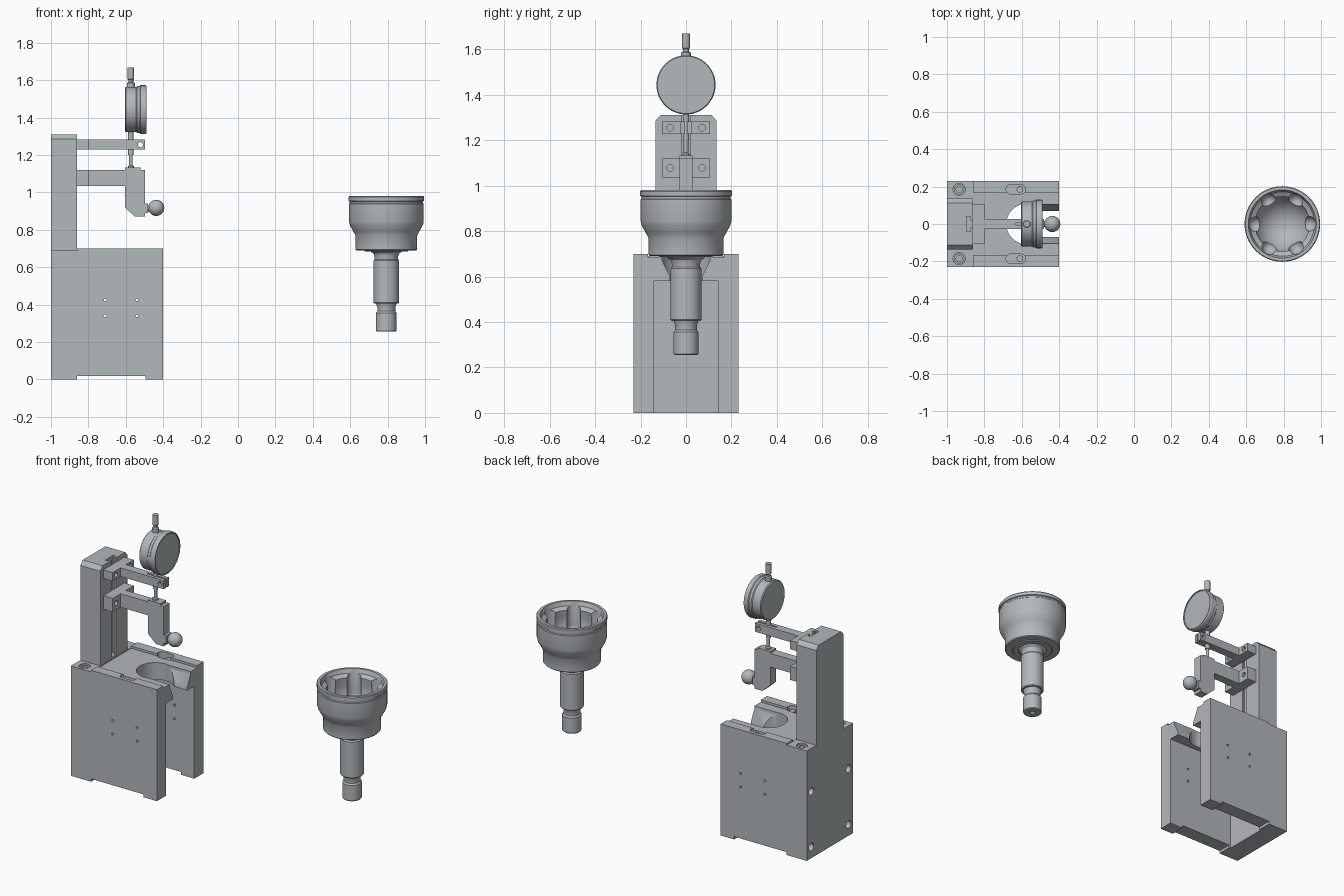
import bpy, bmesh, math
from mathutils import Matrix

if "Cube" in bpy.data.objects:
    bpy.data.objects.remove(bpy.data.objects["Cube"])

steel = bpy.data.materials.new("steel grey")
steel.diffuse_color = (0.45, 0.48, 0.50, 1)
steel.use_nodes = True
steel.node_tree.nodes["Principled BSDF"].inputs["Base Color"].default_value = steel.diffuse_color


def make(name, bm):
    bmesh.ops.recalc_face_normals(bm, faces=bm.faces)
    me = bpy.data.meshes.new(name)
    bm.to_mesh(me)
    bm.free()
    ob = bpy.data.objects.new(name, me)
    me.materials.append(steel)
    bpy.context.collection.objects.link(ob)
    return ob


def prism(name, pts, a, b, axis):
    """Extrude a 2D outline from a to b along an axis (x: yz, y: xz, z: xy)."""
    bm = bmesh.new()
    put = {'x': lambda p, t: (t, p[0], p[1]),
           'y': lambda p, t: (p[0], t, p[1]),
           'z': lambda p, t: (p[0], p[1], t)}[axis]
    lo = [bm.verts.new(put(p, a)) for p in pts]
    hi = [bm.verts.new(put(p, b)) for p in pts]
    bm.faces.new(lo)
    bm.faces.new(hi)
    n = len(pts)
    for i in range(n):
        j = (i + 1) % n
        bm.faces.new((lo[i], lo[j], hi[j], hi[i]))
    return make(name, bm)


def box(name, x0, x1, y0, y1, z0, z1):
    return prism(name, [(x0, y0), (x1, y0), (x1, y1), (x0, y1)], z0, z1, 'z')


def lathe(name, prof, loc, axis='z', seg=48):
    """Revolve (radius, height) points; radius 0 closes an end."""
    bm = bmesh.new()
    rings = []
    for r, h in prof:
        if r == 0:
            rings.append([bm.verts.new((0, 0, h))] * seg)
        else:
            rings.append([bm.verts.new((r * math.cos(2 * math.pi * k / seg),
                                        r * math.sin(2 * math.pi * k / seg), h))
                          for k in range(seg)])
    for A, B in zip(rings, rings[1:]):
        for k in range(seg):
            q = (k + 1) % seg
            bm.faces.new(list(dict.fromkeys((A[k], A[q], B[q], B[k]))))
    rot = {'z': Matrix(), 'x': Matrix.Rotation(math.pi / 2, 4, 'Y'),
           'y': Matrix.Rotation(-math.pi / 2, 4, 'X')}[axis]
    bm.transform(Matrix.Translation(loc) @ rot)
    return make(name, bm)


def rod(name, r, a, b, loc, axis='z', seg=24):
    return lathe(name, [(0, a), (r, a), (r, b), (0, b)], loc, axis, seg)


def cut(ob, cutters):
    bpy.context.view_layer.objects.active = ob
    for c in cutters:
        m = ob.modifiers.new("cut", 'BOOLEAN')
        m.operation, m.solver, m.object = 'DIFFERENCE', 'EXACT', c
        bpy.ops.object.modifier_apply(modifier=m.name)
        bpy.data.objects.remove(c)


def smooth(ob):
    bpy.ops.object.select_all(action='DESELECT')
    ob.select_set(True)
    bpy.context.view_layer.objects.active = ob
    bpy.ops.object.shade_smooth_by_angle(angle=math.radians(30))


def arc(cx, cy, r, a0, a1, n):
    return [(cx + r * math.cos(math.radians(a0 + (a1 - a0) * i / n)),
             cy + r * math.sin(math.radians(a0 + (a1 - a0) * i / n)))
            for i in range(n + 1)]


# --- Stand: back wall, two side walls, bottom relief ---
stand = box("stand_body", -1, -0.402, -0.23, 0.23, 0, 0.58)
holes = [box("c", -0.87, -0.3, -0.14, 0.14, -0.1, 0.7),
         box("c", -0.86, -0.495, -0.3, 0.3, -0.1, 0.018)]
for y in (-0.185, 0.185):
    for z in (0.07, 0.42):
        holes.append(rod("c", 0.024, -0.1, 0.06, (-1, y, z), 'x'))
for x in (-0.71, -0.54):
    for z in (0.34, 0.425):
        holes.append(rod("c", 0.007, -0.3, 0.3, (x, 0, z), 'y', 12))
cut(stand, holes)
smooth(stand)

# --- Top plate with rails, flared open slot and fixing holes ---
plate = box("top_plate", -1, -0.402, -0.23, 0.23, 0.58, 0.70)
cuts = [box("c", -0.86, -0.3, -0.168, 0.168, 0.686, 0.8),
        box("c", -1.1, -0.86, -0.3, 0.3, 0.69, 0.8),
        rod("c", 0.108, 0.5, 0.8, (-0.575, 0, 0), 'z', 48),
        prism("c", [(-0.07, 0.5), (0.07, 0.5), (0.07, 0.60), (0.105, 0.67),
                    (0.105, 0.8), (-0.105, 0.8), (-0.105, 0.67), (-0.07, 0.60)],
              -0.56, -0.3, 'x')]
for y in (-0.185, 0.185):
    oblong = arc(-0.605, y, 0.025, -90, 90, 10) + arc(-0.66, y, 0.025, 90, 270, 10)
    cuts.append(prism("c", oblong, 0.66, 0.8, 'z'))
    cuts.append(rod("c", 0.032, 0.66, 0.8, (-0.935, y, 0)))
cut(plate, cuts)
smooth(plate)
for y in (-0.185, 0.185):
    smooth(lathe("plate_bolt", [(0, 0.655), (0.028, 0.655), (0.028, 0.682), (0.016, 0.682),
                                (0.016, 0.665), (0, 0.665)], (-0.935, y, 0), seg=24))
    smooth(rod("rail_screw", 0.018, 0.655, 0.68, (-0.61, y, 0)))

# --- Column with chamfered top and T-slot ---
column = prism("column", [(-0.135, 0.685), (0.135, 0.685), (0.135, 1.285), (0.112, 1.31),
                          (-0.112, 1.31), (-0.135, 1.285)], -1, -0.862, 'x')
cut(column, [box("c", -0.88, -0.8, -0.02, 0.02, 0.7, 1.4),
             box("c", -0.895, -0.875, -0.04, 0.04, 0.7, 1.4)])

# --- Gauge arm: clamp block, beam, split end ---
upper = prism("gauge_arm", [(-0.864, -0.105), (-0.797, -0.105), (-0.797, -0.027),
                            (-0.497, -0.027), (-0.497, 0.027), (-0.797, 0.027),
                            (-0.797, 0.105), (-0.864, 0.105)], 1.228, 1.282, 'z')
cut(upper, [box("c", -0.63, -0.4, -0.005, 0.005, 1.1, 1.4),
            rod("c", 0.014, -0.1, 0.1, (-0.522, 0, 1.255), 'y')]
    + [rod("c", 0.015, -0.9, -0.7, (0, y, 1.255), 'x') for y in (-0.07, 0.07)])
smooth(upper)

# --- Probe arm: clamp block and beam ---
lower = prism("probe_arm", [(-0.864, -0.105), (-0.797, -0.105), (-0.797, -0.027),
                            (-0.59, -0.027), (-0.59, 0.027), (-0.797, 0.027),
                            (-0.797, 0.105), (-0.864, 0.105)], 1.035, 1.12, 'z')
cut(lower, [rod("c", 0.015, -0.9, -0.7, (0, y, 1.078), 'x') for y in (-0.07, 0.07)])
smooth(lower)

# --- Probe head and ball tip ---
prism("probe_head", [(-0.605, 0.92), (-0.55, 0.87), (-0.497, 0.87), (-0.497, 0.89),
                     (-0.48, 0.89), (-0.48, 0.94), (-0.497, 0.94), (-0.497, 1.12),
                     (-0.52, 1.12), (-0.52, 1.132), (-0.605, 1.132)], -0.028, 0.028, 'y')
smooth(rod("ball_stem", 0.016, -0.49, -0.44, (0, 0, 0.915), 'x'))
ball = [(0.043 * math.sin(math.pi * i / 16), -0.043 * math.cos(math.pi * i / 16))
        for i in range(17)]
ball[0], ball[-1] = (0, -0.043), (0, 0.043)
smooth(lathe("ball_tip", ball, (-0.437, 0, 0.917), seg=32))

# --- Dial gauge ---
smooth(lathe("dial_body", [(0, -0.605), (0.115, -0.605), (0.12, -0.6), (0.12, -0.545),
                           (0.125, -0.54), (0.125, -0.525), (0.13, -0.52), (0.13, -0.495),
                           (0.126, -0.489), (0.12, -0.489), (0.12, -0.494), (0, -0.494)],
             (0, 0, 1.443), 'x', 64))
smooth(lathe("dial_cap", [(0, 1.55), (0.021, 1.55), (0.021, 1.585), (0.013, 1.59),
                          (0.013, 1.60), (0.017, 1.605), (0.017, 1.668), (0, 1.668)],
             (-0.573, 0, 0), seg=24))
smooth(lathe("plunger", [(0, 1.12), (0.016, 1.12), (0.016, 1.14), (0.010, 1.145), (0.010, 1.2),
                         (0.014, 1.2), (0.014, 1.34), (0, 1.34)], (-0.573, 0, 0), seg=24))

# --- Joint cup: turned outside, bowl inside, six ball tracks, stepped shaft ---
outer = [(0, 0.28), (0.018, 0.255), (0.051, 0.255), (0.055, 0.26), (0.055, 0.355),
         (0.048, 0.365), (0.048, 0.385), (0.055, 0.405), (0.064, 0.405), (0.068, 0.41),
         (0.068, 0.635), (0.062, 0.642), (0.062, 0.655), (0.068, 0.672), (0.085, 0.685),
         (0.115, 0.685), (0.12, 0.69), (0.16, 0.69), (0.165, 0.695), (0.165, 0.77),
         (0.176, 0.79), (0.195, 0.825), (0.2, 0.845), (0.2, 0.938), (0.196, 0.942),
         (0.196, 0.952), (0.202, 0.955), (0.202, 0.975), (0.198, 0.98)]
bowl = [(0.182, 0.98), (0.172, 0.955), (0.146, 0.94)]
bowl += [(0.15 * math.cos(math.radians(a)), 0.88 + 0.15 * math.sin(math.radians(a)))
         for a in range(10, -90, -10)] + [(0, 0.73)]
cup = lathe("joint_cup", outer + bowl, (0.793, 0, 0), seg=72)
track = [(0, 0.79)] + [(0.04 * math.sin(math.radians(a)), 0.83 - 0.04 * math.cos(math.radians(a)))
                       for a in range(18, 91, 18)] + [(0.04, 1.1), (0, 1.1)]
cut(cup, [lathe("c", track, (0.793 + 0.14 * math.cos(k * math.pi / 3 + 0.01),
                             0.14 * math.sin(k * math.pi / 3 + 0.01), 0), seg=24)
          for k in range(6)])
smooth(cup)
